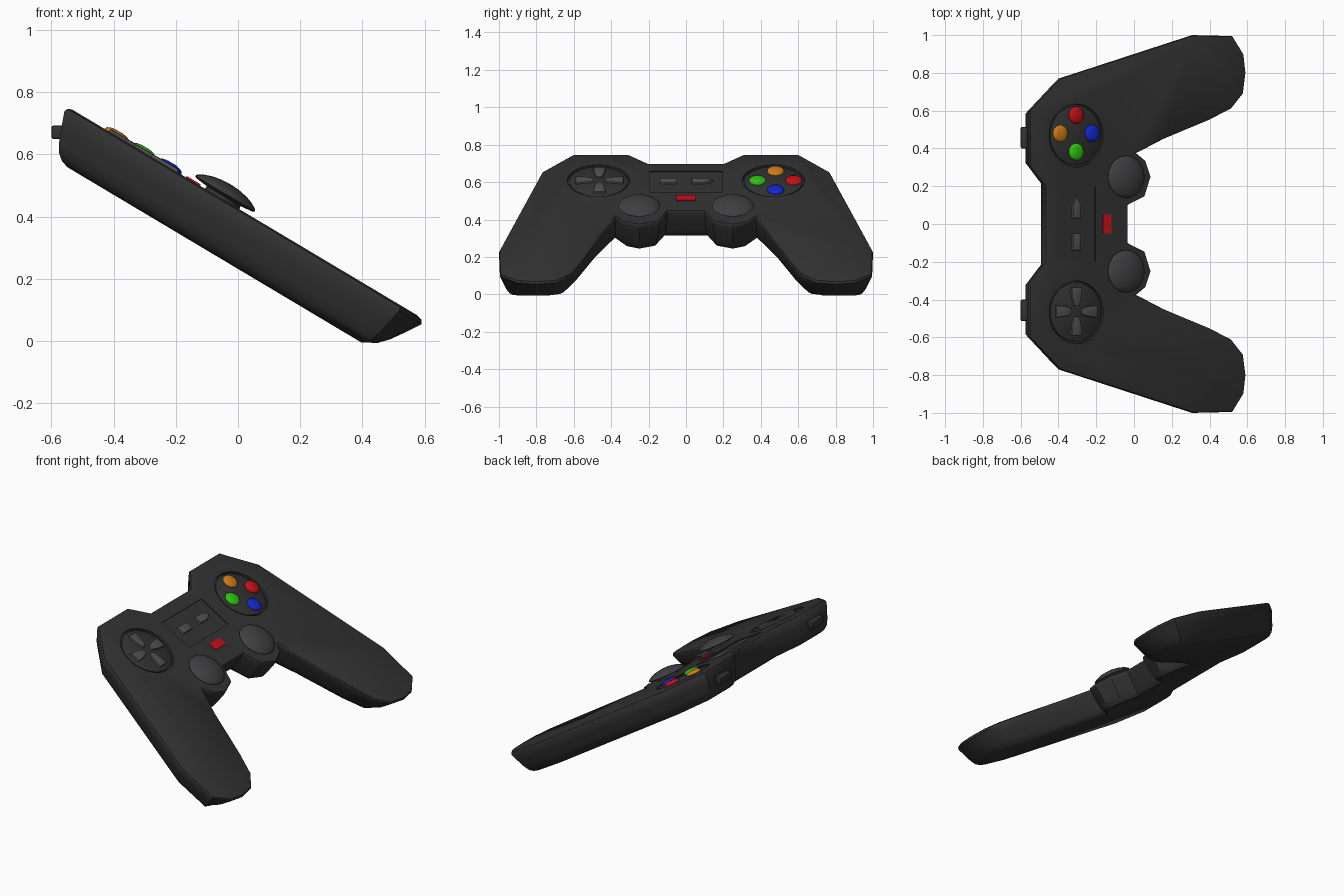
import bpy, bmesh, math
from mathutils import Matrix, Vector

if "Cube" in bpy.data.objects:
    bpy.data.objects.remove(bpy.data.objects["Cube"])

TILT = Matrix.Rotation(math.radians(30.8), 4, 'Y')
TOP = 0.366   # height of the face plate along the tilted normal


def mat(name, r, g, b):
    m = bpy.data.materials.new(name)
    m.diffuse_color = (r, g, b, 1)
    m.use_nodes = True
    m.node_tree.nodes["Principled BSDF"].inputs["Base Color"].default_value = m.diffuse_color
    return m


DARK = mat("dark_plastic", 0.032, 0.032, 0.032)
RUBBER = mat("rubber", 0.05, 0.05, 0.053)
GREY = mat("grey_key", 0.08, 0.08, 0.08)
RED = mat("red", 0.55, 0.005, 0.01)
BLUE = mat("blue", 0.006, 0.02, 0.6)
GREEN = mat("green", 0.03, 0.55, 0.006)
ORANGE = mat("orange", 0.6, 0.2, 0.01)


def make(name, bm, material, tilt=True, angle=35):
    bmesh.ops.recalc_face_normals(bm, faces=bm.faces)
    me = bpy.data.meshes.new(name)
    bm.to_mesh(me)
    bm.free()
    if tilt:
        me.transform(TILT)
    me.materials.append(material)
    ob = bpy.data.objects.new(name, me)
    bpy.context.collection.objects.link(ob)
    bpy.ops.object.select_all(action='DESELECT')
    ob.select_set(True)
    bpy.context.view_layer.objects.active = ob
    bpy.ops.object.shade_smooth_by_angle(angle=math.radians(angle))
    return ob


def skin(loops):
    bm = bmesh.new()
    rings = [[bm.verts.new(p) for p in loop] for loop in loops]
    n = len(rings[0])
    for a, b in zip(rings, rings[1:]):
        for i in range(n):
            j = (i + 1) % n
            bm.faces.new((a[i], a[j], b[j], b[i]))
    bm.faces.new(rings[0])
    bm.faces.new(rings[-1])
    return bm


def inset(pts, d):
    # mitred inset of a clockwise-in-(u,v) outline, d scaled per point
    out = []
    for i, (x, y, w) in enumerate(pts):
        p = Vector((x, y))
        a = (p - Vector(pts[i - 1][:2])).normalized()
        b = (Vector(pts[(i + 1) % len(pts)][:2]) - p).normalized()
        na, nb = Vector((a.y, -a.x)), Vector((b.y, -b.x))
        m = (na + nb) / (1 + na.dot(nb))
        out.append(p + m * d * w)
    return out


def lathe(name, u, v, profile, material, seg=32):
    # round part standing on the tilted face; profile is (radius, height)
    loops = [[(u + r * math.cos(2 * math.pi * i / seg),
               v + r * math.sin(2 * math.pi * i / seg), h) for i in range(seg)]
             for r, h in profile]
    return make(name, skin(loops), material)


def prism(name, pts, n0, n1, material, bevel=0.0):
    bm = skin([[(x, y, n0) for x, y in pts], [(x, y, n1) for x, y in pts]])
    if bevel:
        top = [e for e in bm.edges if all(abs(w.co.z - n1) < 1e-5 for w in e.verts)]
        bmesh.ops.bevel(bm, geom=top, offset=bevel, segments=2, profile=0.5, affect='EDGES')
    return make(name, bm, material)


def rect(u0, u1, v0, v1):
    return [(u0, v0), (u0, v1), (u1, v1), (u1, v0)]


# Body outline, half: along the slope, sideways, taper weight
half = [(-0.76, 0.20, 1), (-0.857, 0.31, 1), (-0.857, 0.60, 1), (-0.672, 0.77, 1),
        (0.15, 1.0, 1), (0.395, 0.995, 1), (0.465, 0.90, 1.5), (0.479, 0.80, 1.7),
        (0.462, 0.69, 1.5), (0.387, 0.61, 1), (0.25, 0.55, 0.8), (-0.03, 0.45, 0.5),
        (-0.20, 0.375, 0.3), (-0.145, 0.335, 0.3), (-0.112, 0.25, 0.3),
        (-0.150, 0.145, 0.3), (-0.255, 0.10, 0.25)]
outline = half + [(u, -v, w) for u, v, w in reversed(half)]
section = [(0.199, 0.10), (0.207, 0.075), (0.225, 0.053), (0.255, 0.036),
           (0.30, 0.018), (0.348, 0.0), (0.360, 0.004), (TOP, 0.018)]
body = make("body", skin([[(p.x, p.y, n) for p in inset(outline, d)]
                          for n, d in section]), DARK, angle=40)

# Recesses: two round wells and the centre panel
CU, CV = -0.574, 0.468
cutters = [lathe("well_cutter", CU, s * CV, [(0.165, TOP - 0.014), (0.172, TOP + 0.05)], DARK, 40)
           for s in (-1, 1)]
cutters.append(prism("panel_cutter", rect(-0.672, -0.457, -0.195, 0.195), TOP - 0.006, TOP + 0.05, DARK))
for c in cutters:
    mod = body.modifiers.new("recess", 'BOOLEAN')
    mod.object = c
    mod.operation = 'DIFFERENCE'
    mod.solver = 'EXACT'
    bpy.context.view_layer.objects.active = body
    bpy.ops.object.modifier_apply(modifier=mod.name)
    bpy.data.objects.remove(c)
bpy.ops.object.select_all(action='DESELECT')
body.select_set(True)
bpy.ops.object.shade_smooth_by_angle(angle=math.radians(40))

# Slightly raised plates inside the wells
for s, nm in ((-1, "direction_plate"), (1, "button_plate")):
    lathe(nm, CU, s * CV, [(0.156, TOP - 0.02), (0.156, TOP - 0.006), (0.15, TOP - 0.002)], DARK, 40)

# Direction pad: four tapered arms
arm = [(0.028, -0.014), (0.028, 0.014), (0.062, 0.026), (0.128, 0.033),
       (0.128, -0.033), (0.062, -0.026)]
for k in range(4):
    c, s = round(math.cos(k * math.pi / 2)), round(math.sin(k * math.pi / 2))
    pts = [(CU + c * x - s * y, -CV + 0.005 + s * x + c * y) for x, y in arm]
    prism("direction_arm", pts, TOP - 0.02, TOP + 0.01, GREY, 0.006)

# Coloured buttons
for nm, du, dv, m in (("red_button", 0, 0.097, RED), ("orange_button", -0.098, 0, ORANGE),
                      ("green_button", 0, -0.097, GREEN), ("blue_button", 0.098, 0, BLUE)):
    lathe(nm, CU + du, CV + 0.011 + dv,
          [(0.045, TOP - 0.02), (0.045, TOP + 0.003), (0.041, TOP + 0.009),
           (0.03, TOP + 0.014), (0.014, TOP + 0.017)], m, 24)

# Thumb sticks: neck and domed cap
for s, nm in ((-1, "left"), (1, "right")):
    lathe(nm + "_stick_neck", -0.278, s * 0.25, [(0.07, TOP - 0.02), (0.06, TOP + 0.022)], DARK)
    lathe(nm + "_stick_cap", -0.278, s * 0.25,
          [(0.06, 0.376), (0.106, 0.381), (0.112, 0.386), (0.108, 0.392), (0.09, 0.403),
           (0.065, 0.412), (0.035, 0.418), (0.01, 0.42)], RUBBER, 40)

# Centre keys and indicator light
prism("select_key", rect(-0.596, -0.546, -0.14, -0.05), TOP - 0.02, TOP + 0.006, GREY, 0.004)
prism("start_key", [(-0.596, 0.03), (-0.596, 0.10), (-0.571, 0.145), (-0.546, 0.10), (-0.546, 0.03)],
      TOP - 0.02, TOP + 0.006, GREY, 0.004)
prism("indicator_light", rect(-0.413, -0.36, -0.05, 0.05), TOP - 0.02, TOP + 0.005, RED)

# Shoulder buttons on the rear edge
for s, nm in ((-1, "left"), (1, "right")):
    bm = bmesh.new()
    bmesh.ops.create_cube(bm, size=1, matrix=Matrix.Translation((-0.56, s * 0.457, 0.671))
                          @ Matrix.Diagonal((0.08, 0.115, 0.044, 1)))
    bmesh.ops.bevel(bm, geom=bm.edges[:], offset=0.008, segments=2, profile=0.5, affect='EDGES')
    make(nm + "_shoulder_button", bm, DARK, tilt=False)
